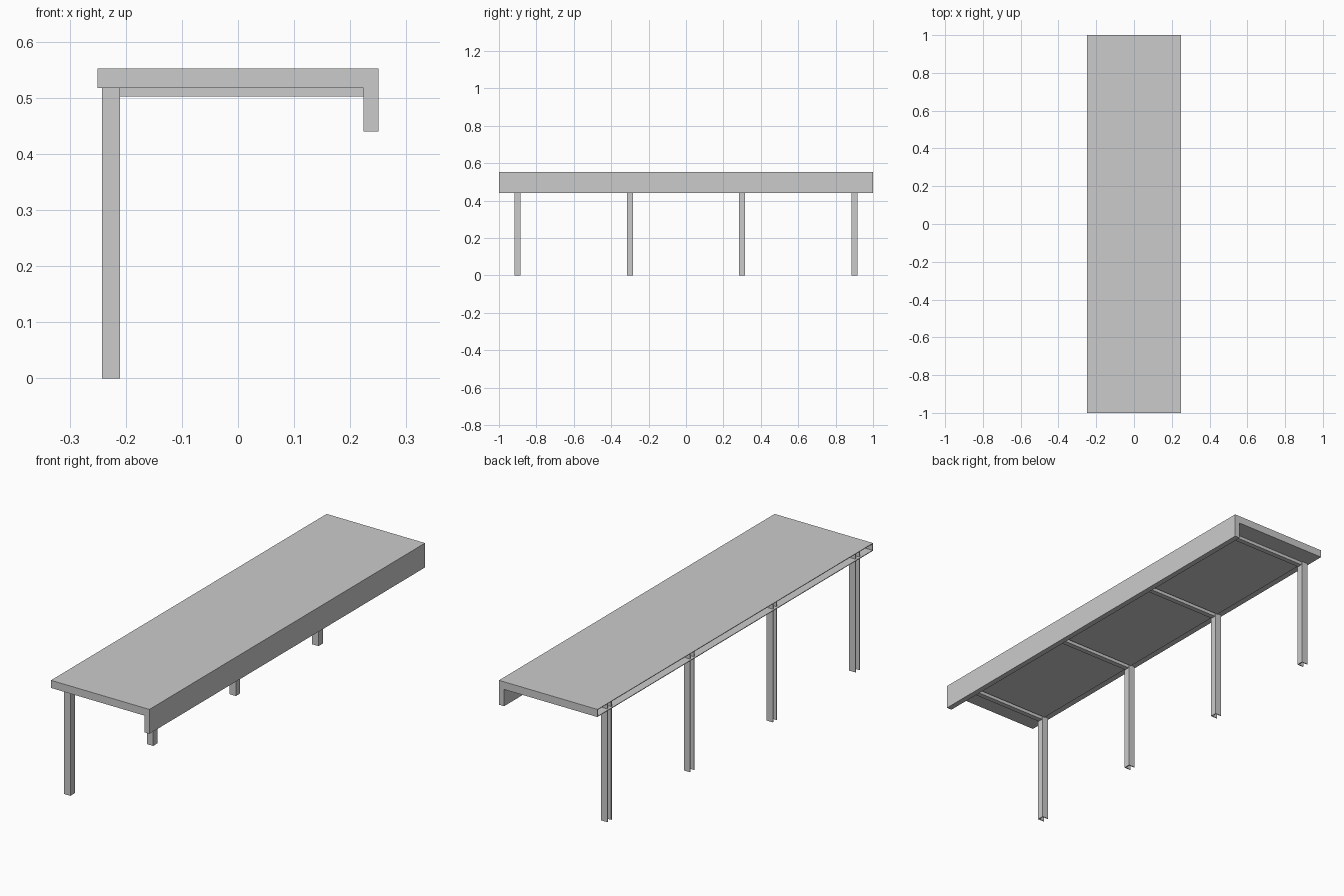
import bpy
import bmesh
from mathutils import Vector

cube = bpy.data.objects.get("Cube")
if cube:
    bpy.data.objects.remove(cube, do_unlink=True)

grey = bpy.data.materials.new("plain_grey")
grey.use_nodes = True
colour = (0.6, 0.6, 0.6, 1)
grey.diffuse_color = colour
grey.node_tree.nodes["Principled BSDF"].inputs["Base Color"].default_value = colour


def add_object(name, bm):
    bmesh.ops.recalc_face_normals(bm, faces=bm.faces[:])
    mesh = bpy.data.meshes.new(name)
    bm.to_mesh(mesh)
    bm.free()
    mesh.materials.append(grey)
    obj = bpy.data.objects.new(name, mesh)
    bpy.context.collection.objects.link(obj)
    return obj


def box(name, x, y, z):
    """Box from (min, max) ranges on each axis."""
    bm = bmesh.new()
    bmesh.ops.create_cube(bm, size=1)
    for v in bm.verts:
        v.co = Vector(r[0] if c < 0 else r[1] for c, r in zip(v.co, (x, y, z)))
    return add_object(name, bm)


def prism(name, points, direction):
    """Extrude a closed outline along a direction."""
    bm = bmesh.new()
    face = bm.faces.new([bm.verts.new(p) for p in points])
    new = bmesh.ops.extrude_face_region(bm, geom=[face], use_keep_orig=True)["geom"]
    verts = [g for g in new if isinstance(g, bmesh.types.BMVert)]
    bmesh.ops.translate(bm, verts=verts, vec=direction)
    return add_object(name, bm)


ROOF_TOP, ROOF_BASE, SKIN = 0.552, 0.517, 0.003

# Folded roof: top sheet, deep front edge and soffit, open along the column side
outline = [(-0.25, ROOF_TOP), (0.25, ROOF_TOP), (0.25, 0.44), (0.224, 0.44),
           (0.224, ROOF_BASE), (-0.25, ROOF_BASE), (-0.25, ROOF_BASE + SKIN),
           (0.22, ROOF_BASE + SKIN), (0.22, ROOF_TOP - SKIN), (-0.25, ROOF_TOP - SKIN)]
prism("roof_shell", [(x, -1, z) for x, z in outline], (0, 2, 0))

# End caps of the roof
for side, name in ((-1, "front_end_cap"), (1, "back_end_cap")):
    box(name, (-0.25, 0.23), sorted((side, side * 0.996)), (ROOF_BASE, ROOF_TOP))

# Channel columns, open to the outside, each carrying a cross beam
COLUMNS = (-0.9, -0.3, 0.3, 0.9)
half, wall = 0.016, 0.004
for i, y in enumerate(COLUMNS, 1):
    section = [(-0.242, -half), (-0.21, -half), (-0.21, half), (-0.242, half),
               (-0.242, half - wall), (-0.21 - wall, half - wall),
               (-0.21 - wall, wall - half), (-0.242, wall - half)]
    prism(f"column_{i}", [(x, y + dy, 0) for x, dy in section], (0, 0, ROOF_TOP - 0.01))
    box(f"cross_beam_{i}", (-0.21, 0.224), (y - 0.012, y + 0.012), (0.502, ROOF_BASE))

# Ceiling panels between the beams
for i, (a, b) in enumerate(zip(COLUMNS, COLUMNS[1:]), 1):
    box(f"ceiling_panel_{i}", (-0.217, 0.217), (a + 0.02, b - 0.02), (0.511, ROOF_BASE))
